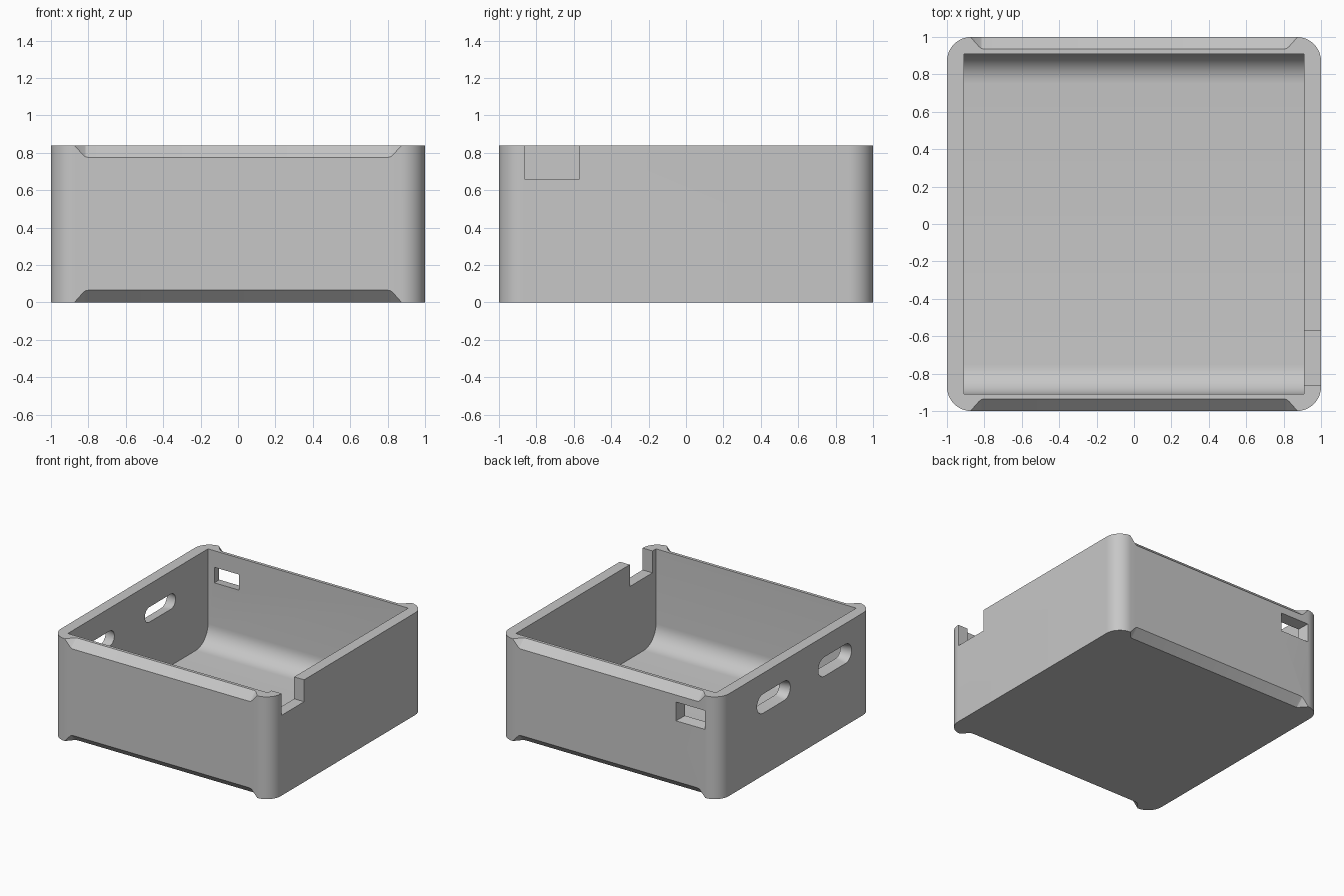
import bpy, bmesh, math
from mathutils import Vector

cube = bpy.data.objects.get("Cube")
if cube:
    bpy.data.objects.remove(cube, do_unlink=True)

HEIGHT = 0.84
WALL_IN = 0.91     # half width of the cavity
CHAMFER = 0.065
FLOOR = 0.065

grey = bpy.data.materials.new("matte grey")
grey.use_nodes = True
grey.diffuse_color = (0.57, 0.57, 0.57, 1)
grey.node_tree.nodes["Principled BSDF"].inputs["Base Color"].default_value = (0.57, 0.57, 0.57, 1)


def rounded_rect(w, h, radii, steps=10):
    """Outline centred on the origin; radii run anticlockwise from top right."""
    pts = []
    for i, (sx, sy) in enumerate([(1, 1), (-1, 1), (-1, -1), (1, -1)]):
        r = radii[i]
        cx, cy = sx * (w / 2 - r), sy * (h / 2 - r)
        if r == 0:
            pts.append((cx, cy))
            continue
        for k in range(steps + 1):
            a = math.pi / 2 * (i + k / steps)
            pts.append((cx + r * math.cos(a), cy + r * math.sin(a)))
    return pts


def prism(name, near, far, origin, u, v, depth):
    """Loft between two outlines in the plane u, v, offset along depth."""
    origin, u, v, depth = map(Vector, (origin, u, v, depth))
    bm = bmesh.new()
    a = [bm.verts.new(origin + u * p + v * q) for p, q in near]
    b = [bm.verts.new(origin + depth + u * p + v * q) for p, q in far]
    n = len(a)
    bm.faces.new(a)
    bm.faces.new(b)
    for i in range(n):
        j = (i + 1) % n
        bm.faces.new((a[i], a[j], b[j], b[i]))
    bmesh.ops.recalc_face_normals(bm, faces=bm.faces)
    mesh = bpy.data.meshes.new(name)
    bm.to_mesh(mesh)
    bm.free()
    mesh.materials.append(grey)
    obj = bpy.data.objects.new(name, mesh)
    bpy.context.scene.collection.objects.link(obj)
    return obj


X, Y, Z = (1, 0, 0), (0, 1, 0), (0, 0, 1)

# Outer shell with rounded upright corners
outline = rounded_rect(2, 2, [0.13] * 4, 16)
box = prism("open_box", outline, outline, (0, 0, 0), X, Y, (0, 0, HEIGHT))
cutters = []

# Cavity, filleted where the floor meets the front and back walls
cavity = rounded_rect(2 * WALL_IN, 1, [0, 0, 0.16, 0.16])
cutters.append(prism("cavity_cutter", cavity, cavity,
                     (-WALL_IN, 0, FLOOR + 0.5), Y, Z, (2 * WALL_IN, 0, 0)))

# Chamfers with sloping ends on the four long front and back edges
half = [(0.80, 0), (0.815, 0.002), (0.828, 0.009), (0.875, 0.046), (0.92, 0.081)]
trapezoid = half + [(-x, d) for x, d in reversed(half)]
for sy in (-1, 1):
    for sz in (-1, 1):
        edge_z = HEIGHT if sz > 0 else 0
        outward = Vector((0, sy, sz)).normalized()
        along = Vector((0, sy, -sz)).normalized()
        middle = Vector((0, sy * (1 - CHAMFER / 2), edge_z - sz * CHAMFER / 2))
        cutters.append(prism("chamfer_cutter", trapezoid, trapezoid,
                             middle - along * 0.15, X, outward, along * 0.3))

# Notch open at the top of the +x wall
notch = rounded_rect(0.295, 0.4, [0] * 4)
cutters.append(prism("notch_cutter", notch, notch,
                     (0.85, -0.717, 0.86), Y, Z, (0.3, 0, 0)))

# Slightly flared port in the back wall
port_in = rounded_rect(0.22, 0.125, [0] * 4)
port_out = rounded_rect(0.27, 0.16, [0] * 4)
cutters.append(prism("port_cutter", port_in, port_out,
                     (-0.74, 0.90, 0.64), X, Z, (0, 0.12, 0)))

# Two flared slots with round ends in the -x wall
slot_in = rounded_rect(0.395, 0.12, [0.06] * 4)
slot_out = rounded_rect(0.44, 0.165, [0.0825] * 4)
for y in (0.29, -0.505):
    cutters.append(prism("slot_cutter", slot_in, slot_out,
                         (-0.90, y, 0.59), Y, Z, (-0.12, 0, 0)))

# Carve the box, then drop the cutters
bpy.ops.object.select_all(action='DESELECT')
box.select_set(True)
bpy.context.view_layer.objects.active = box
for cutter in cutters:
    cutter.hide_render = True
    mod = box.modifiers.new("cut", 'BOOLEAN')
    mod.operation = 'DIFFERENCE'
    mod.solver = 'EXACT'
    mod.object = cutter
    bpy.ops.object.modifier_apply(modifier=mod.name)
    bpy.data.objects.remove(cutter, do_unlink=True)

bpy.ops.object.shade_smooth_by_angle(angle=math.radians(20))
